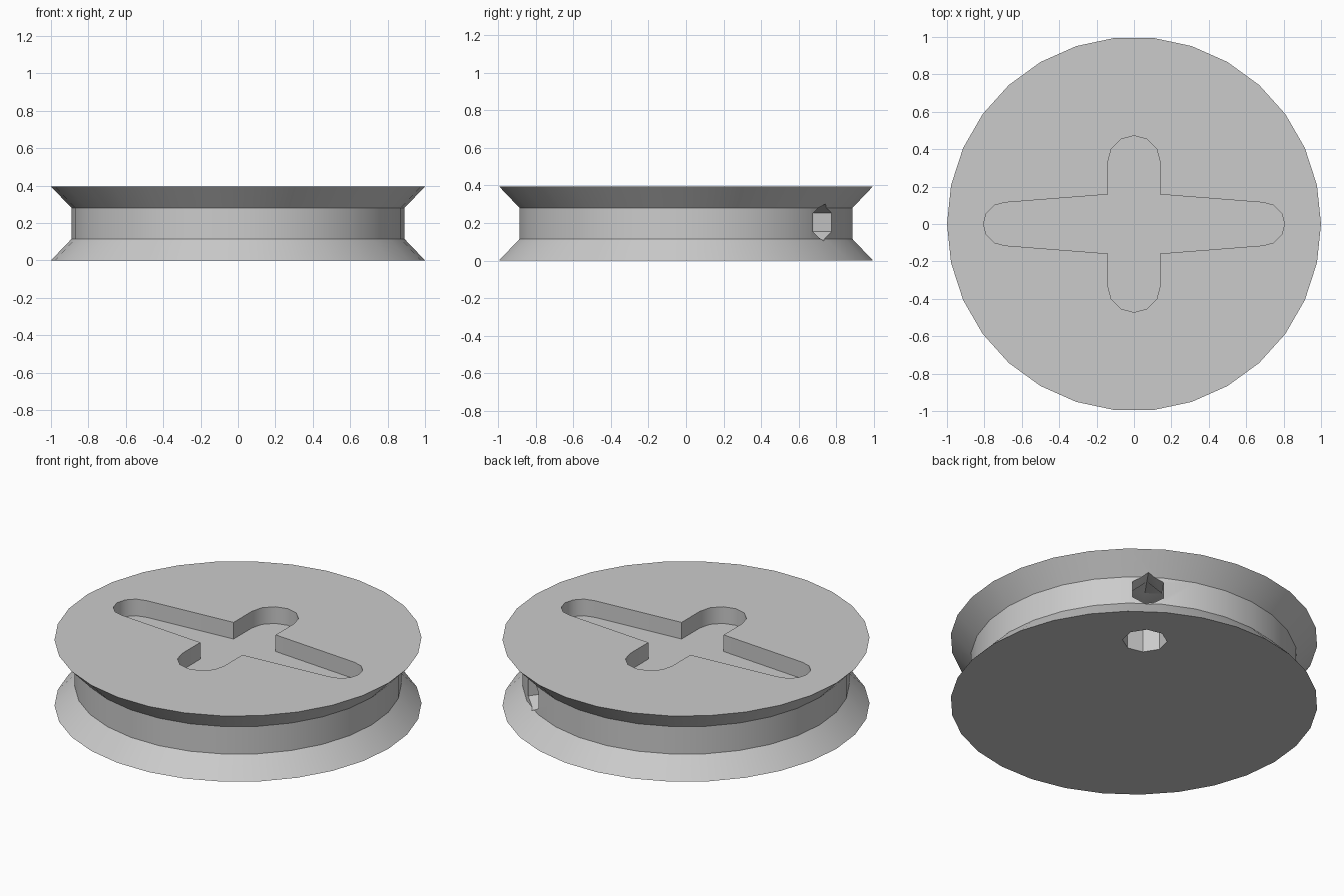
import bpy, bmesh
from math import sin, cos, pi, radians
from mathutils import Matrix, Vector

old = bpy.data.objects.get("Cube")
if old:
    bpy.data.objects.remove(old, do_unlink=True)

HEIGHT = 0.395
SIDES = 30

grey = bpy.data.materials.new("light grey")
grey.use_nodes = True
grey.diffuse_color = (0.6, 0.6, 0.6, 1)
grey.node_tree.nodes["Principled BSDF"].inputs["Base Color"].default_value = (0.6, 0.6, 0.6, 1)


def make_object(name, bm):
    bmesh.ops.recalc_face_normals(bm, faces=bm.faces)
    mesh = bpy.data.meshes.new(name)
    bm.to_mesh(mesh)
    bm.free()
    mesh.materials.append(grey)
    obj = bpy.data.objects.new(name, mesh)
    bpy.context.collection.objects.link(obj)
    return obj


def prism(name, start, end, radius, sides, spin=0.0):
    """Straight many-sided rod between two points."""
    axis = Vector(end) - Vector(start)
    turn = axis.to_track_quat('Z', 'Y').to_matrix().to_4x4()
    place = Matrix.Translation((Vector(start) + Vector(end)) / 2)
    bm = bmesh.new()
    bmesh.ops.create_cone(bm, cap_ends=True, segments=sides, radius1=radius, radius2=radius,
                          depth=axis.length, matrix=place @ turn @ Matrix.Rotation(spin, 4, 'Z'))
    return make_object(name, bm)


def arm_end(centre, radius, root):
    """Half outline of one arm along +x: inner corner, then the rounded tip."""
    tip = [(centre + radius * cos(a), radius * sin(a))
           for a in (radians(d) for d in range(-90, 91, 30))]
    return [(root[0], -root[1])] + tip


def groove_disc():
    """Disc with a V-shaped groove round its rim."""
    profile = [(1.0, 0), (0.89, 0.115), (0.89, 0.28), (1.0, HEIGHT)]
    bm = bmesh.new()
    rings = [[bm.verts.new((r * cos(2 * pi * i / SIDES), r * sin(2 * pi * i / SIDES), z))
              for i in range(SIDES)] for r, z in profile]
    for low, high in zip(rings, rings[1:]):
        for i in range(SIDES):
            j = (i + 1) % SIDES
            bm.faces.new((low[i], low[j], high[j], high[i]))
    bm.faces.new(rings[0][::-1])
    bm.faces.new(rings[-1])
    return make_object("grooved_disc", bm)


def cross_cutter():
    """Cross with two long tapered arms and two short ones."""
    long_arm = arm_end(0.69, 0.115, (0.14, 0.158))
    short_arm = arm_end(0.332, 0.14, (0.158, 0.14))
    outline = []
    for quarter, arm in enumerate((long_arm, short_arm, long_arm, short_arm)):
        turn = Matrix.Rotation(quarter * pi / 2, 2)
        outline += [turn @ Vector(p) for p in arm]
    bm = bmesh.new()
    floor = bm.faces.new([bm.verts.new((p.x, p.y, HEIGHT - 0.10)) for p in outline])
    raised = bmesh.ops.extrude_face_region(bm, geom=[floor])["geom"]
    bmesh.ops.translate(bm, vec=(0, 0, 0.2),
                        verts=[v for v in raised if isinstance(v, bmesh.types.BMVert)])
    return make_object("cross_cutter", bm)


disc = groove_disc()

# Cord hole: sideways from the groove, then down through the base
heading = Vector((cos(radians(55)), sin(radians(55)), 0))
bore_height = Vector((0, 0, 0.203))
inner = heading * 0.68
cutters = [
    cross_cutter(),
    prism("groove_hole_cutter", inner + bore_height, heading * 1.2 + bore_height, 0.098, 6),
    prism("base_hole_cutter", inner - Vector((0, 0, 0.1)), inner + Vector((0, 0, 0.3)),
          0.122, 8, radians(55)),
]
# Set the groove bore with a corner at the top
bore = cutters[1].data
top = max(v.co.z for v in bore.vertices)
if sum(v.co.z > top - 0.001 for v in bore.vertices) > 2:
    shift = Matrix.Translation(bore_height)
    bore.transform(shift @ Matrix.Rotation(radians(30), 4, heading) @ shift.inverted())

bpy.context.view_layer.objects.active = disc
for cutter in cutters:
    cutter.hide_render = True
    mod = disc.modifiers.new("cut", 'BOOLEAN')
    mod.operation = 'DIFFERENCE'
    mod.solver = 'EXACT'
    mod.object = cutter
    bpy.ops.object.modifier_apply(modifier=mod.name)
    bpy.data.objects.remove(cutter, do_unlink=True)

for obj in bpy.context.selected_objects:
    obj.select_set(False)
disc.select_set(True)
bpy.ops.object.shade_smooth_by_angle(angle=radians(35))
